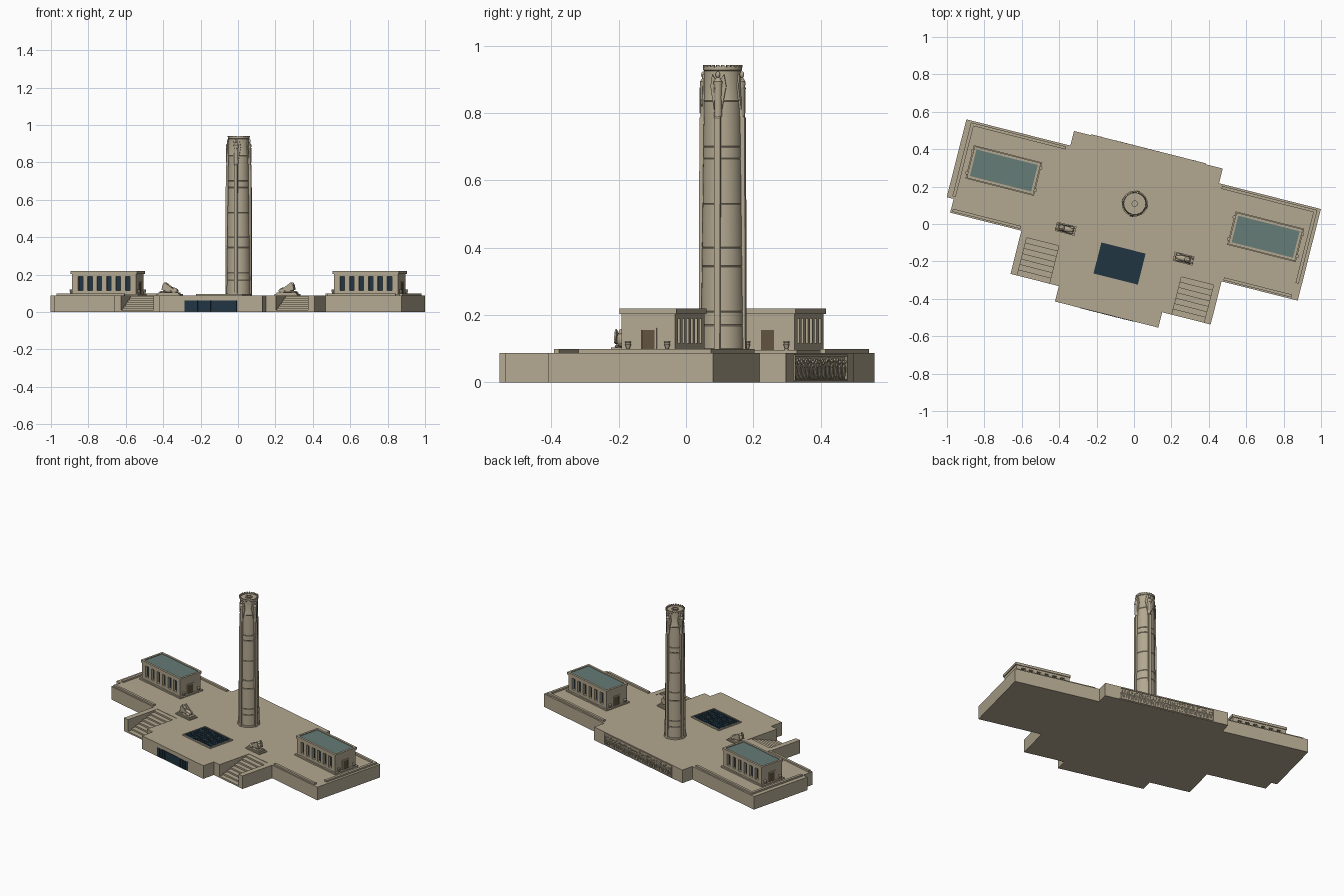
import bpy, bmesh, math, random
from mathutils import Matrix, Vector

if "Cube" in bpy.data.objects:
    bpy.data.objects.remove(bpy.data.objects["Cube"])

random.seed(4)
TOP = 0.088          # height of the terrace
parts, rounds = [], []

def material(name, col):
    m = bpy.data.materials.new(name)
    m.diffuse_color = (*col, 1)
    m.use_nodes = True
    m.node_tree.nodes["Principled BSDF"].inputs["Base Color"].default_value = m.diffuse_color
    return m

STONE = material("limestone", (0.45, 0.39, 0.28))
ROOF = material("roof_copper", (0.13, 0.20, 0.18))
GLASS = material("dark_glass", (0.015, 0.035, 0.055))
DOOR = material("bronze_door", (0.12, 0.085, 0.05))

def finish(name, bm, mat=STONE, smooth=False):
    bmesh.ops.recalc_face_normals(bm, faces=bm.faces[:])
    me = bpy.data.meshes.new(name)
    bm.to_mesh(me)
    bm.free()
    me.materials.append(mat)
    ob = bpy.data.objects.new(name, me)
    bpy.context.collection.objects.link(ob)
    parts.append(ob)
    if smooth:
        rounds.append(ob)
    return ob

def add_box(bm, x0, x1, y0, y1, z0, z1):
    m = Matrix.Translation(((x0 + x1) / 2, (y0 + y1) / 2, (z0 + z1) / 2))
    bmesh.ops.create_cube(bm, size=1, matrix=m @ Matrix.Diagonal((x1 - x0, y1 - y0, z1 - z0, 1)))

def boxes(name, items, mat=STONE):
    bm = bmesh.new()
    for b in items:
        add_box(bm, *b)
    return finish(name, bm, mat)

def add_prism(bm, pts, vec):
    f = bm.faces.new([bm.verts.new(p) for p in pts])
    r = bmesh.ops.extrude_face_region(bm, geom=[f], use_keep_orig=True)
    bmesh.ops.translate(bm, vec=vec, verts=[v for v in r["geom"] if isinstance(v, bmesh.types.BMVert)])

def add_lathe(bm, prof, seg, cx=0, cy=0):
    rings = [[bm.verts.new((cx + r * math.cos(2 * math.pi * i / seg), cy + r * math.sin(2 * math.pi * i / seg), z))
              for i in range(seg)] for r, z in prof]
    for a, b in zip(rings, rings[1:]):
        for i in range(seg):
            j = (i + 1) % seg
            bm.faces.new((a[i], a[j], b[j], b[i]))
    bm.faces.new(rings[0])
    bm.faces.new(rings[-1])

def add_ball(bm, c, s, seg=12, rot=0):
    m = Matrix.Translation(c) @ Matrix.Rotation(rot, 4, 'Y') @ Matrix.Diagonal((*s, 1))
    bmesh.ops.create_uvsphere(bm, u_segments=seg, v_segments=seg // 2 + 2, radius=1, matrix=m)

# terrace with stair notches
right = [(.285, -.612), (.285, -.527), (.338, -.527), (.338, -.289), (.515, -.289), (.515, -.527),
         (.552, -.527), (.552, -.289), (.972, -.289), (.972, .216), (.41, .216), (.41, .297)]
left = [(-x, y) for x, y in right if x < .9] 
left[8:8] = [(-.945, -.289), (-.945, -.213), (-.983, -.213), (-.983, .216)]
bm = bmesh.new()
add_prism(bm, [(x, y, 0) for x, y in right + left[::-1]], (0, 0, TOP))
finish("terrace", bm)

# stairs descending to the front
N = 8
for s, side in ((-1, "left"), (1, "right")):
    x0, x1 = sorted((s * .338, s * .515))
    prof = [(x0, -.289, 0), (x0, -.289, TOP - .002)]
    for i in range(N):
        y, z = -.289 - .238 * (i + 1) / N, (TOP - .002) * (N - i) / N
        prof += [(x0, y, z), (x0, y, z - (TOP - .002) / N)]
    bm = bmesh.new()
    add_prism(bm, prof[:-1] + [(x0, -.527, 0)], (x1 - x0, 0, 0))
    finish(side + "_stairs", bm)

# parapets around the three outer sides of each wing
boxes("parapets", [b for s in (-1, 1) for b in (
    (*sorted((s * .43, s * .955)), .190, .206, TOP - .01, .099),
    (*sorted((s * .56, s * .935)), -.281, -.265, TOP - .01, .099),
    (*sorted((s * .937, s * .955)), -.2, .206, TOP - .01, .099))])

# front glass wall and skylight
boxes("front_window", [(-.143, .143, -.6135, -.60, .004, .062)], GLASS)
boxes("front_mullions", [(x - .001, x + .001, -.615, -.60, .004, .062)
                         for x in [-.143 + .286 * i / 12 for i in range(13)]], GLASS)
boxes("skylight_glass", [(-.122, .122, -.416, -.245, TOP - .01, .093)], GLASS)
boxes("skylight_bars", [(-.122 + .244 * i / 12 - .0008, -.122 + .244 * i / 12 + .0008, -.416, -.245, .09, .0945)
                        for i in range(1, 12)] +
      [(-.122, .122, -.416 + .171 * i / 10 - .0008, -.416 + .171 * i / 10 + .0008, .09, .0945)
       for i in range(1, 10)], GLASS)
boxes("skylight_frame", [(-.128, .128, y, y + .006, TOP - .01, .096) for y in (-.422, -.245)] +
      [(x, x + .006, -.416, -.245, TOP - .01, .096) for x in (-.128, .122)])

# carved frieze on the back wall
boxes("frieze_border", [(-.31, .31, .29, .302, .004, .009), (-.31, .31, .29, .302, .077, .083)] +
      [(x, x + .006, .29, .302, .004, .083) for x in (-.316, .31)])
bm = bmesh.new()
for i in range(38):
    x, h = -.298 + .596 * i / 37, random.uniform(.045, .056)
    lean = random.uniform(-.25, .25)
    add_ball(bm, (x, .297, .009 + h / 2), (.005, .005, h / 2), 8, lean)
    add_ball(bm, (x + lean * h / 2, .298, .013 + h), (.004, .005, .005), 8)
    add_ball(bm, (x + .006, .297, .02 + h / 2), (.011, .003, .0025), 8, random.uniform(-1, 1))
finish("frieze_figures", bm, smooth=True)

# tower shaft, lathed with masonry joints
def rad(z):
    return .065 - .009 * (z - TOP) / .71
prof = [(.069, TOP - .01), (.069, .099), (rad(.1), .1)]
for z in (.17, .21, .345, .40, .53, .665, .70):
    r = rad(z)
    prof += [(r, z - .002), (r - .0015, z), (r, z + .002)]
prof += [(.056, .80), (.055, .835), (.057, .838), (.055, .842), (.055, .925), (.058, .928), (.058, .938),
         (.050, .938), (.050, .932), (.021, .932), (.021, .938), (.014, .938), (.014, .925)]
bm = bmesh.new()
add_lathe(bm, prof, 40)
finish("tower_shaft", bm, smooth=True)

# rim teeth around the tower crown
bm = bmesh.new()
for i in range(24):
    m = Matrix.Rotation(2 * math.pi * i / 24, 4, 'Z') @ Matrix.Translation((.056, 0, .939))
    bmesh.ops.create_cube(bm, size=1, matrix=m @ Matrix.Diagonal((.006, .008, .006, 1)))
finish("crown_teeth", bm)

# four pilasters, each carrying a robed guardian with folded wings and a sword
bp, bg = bmesh.new(), bmesh.new()
for k in range(4):
    turn = Matrix.Rotation(k * math.pi / 2, 4, 'Z')
    p, g = bmesh.new(), bmesh.new()
    add_prism(p, [(.03, -.009, TOP), (.0715, -.009, TOP), (.069, -.009, .785), (.064, -.009, .792),
                  (.03, -.009, .792)], (0, .018, 0))
    add_lathe(g, [(.012, .79), (.011, .83), (.012, .87), (.014, .893), (.006, .905)], 12, .056, 0)
    add_ball(g, (.059, 0, .914), (.007, .007, .010))
    add_box(g, .067, .070, -.0017, .0017, .80, .875)
    add_box(g, .067, .070, -.006, .006, .872, .876)
    for s in (-1, 1):
        add_prism(g, [(.051, s * .008, .90), (.049, s * .018, .915), (.046, s * .024, .88),
                      (.052, s * .012, .81)], (.008, 0, 0))
    for src, dst in ((p, bp), (g, bg)):
        src.transform(turn)
        me = bpy.data.meshes.new("tmp")
        src.to_mesh(me)
        dst.from_mesh(me)
        src.free()
        bpy.data.meshes.remove(me)
finish("tower_pilasters", bp)
finish("guardian_figures", bg, smooth=True)

# two matching halls
for s, side in ((-1, "left"), (1, "right")):
    c, hx, hy = s * .722, .177, .082
    xs = [c - .13 + .052 * i for i in range(6)]
    edges = [c - hx] + [v for x in xs for v in (x - .013, x + .013)] + [c + hx]
    wall = [(c - hx, c + hx, -hy + .02, hy - .02, TOP, .205)]
    for y0, y1 in ((-hy, -hy + .021), (hy - .021, hy)):
        wall += [(edges[i], edges[i + 1], y0, y1, .115, .19) for i in range(0, 14, 2)]
        wall += [(c - hx, c + hx, y0, y1, TOP, .115), (c - hx, c + hx, y0, y1, .19, .205)]
    boxes(side + "_hall_walls", wall)
    boxes(side + "_hall_steps", [(c - hx - .012, c + hx + .012, -hy - .01, hy + .01, TOP - .01, .097)])
    boxes(side + "_hall_windows", [(x - .013, x + .013, -hy + .016, hy - .016, .115, .19) for x in xs], GLASS)
    a, b = hx + .006, hy + .005
    boxes(side + "_hall_cornice",
          [(c - a, c + a, y, y + .014, .203, .219) for y in (-b, b - .014)] +
          [(x, x + .014, -b, b, .203, .219) for x in (c - a, c + a - .014)])
    boxes(side + "_hall_roof", [(c - hx, c + hx, -hy, hy, .204, .214)], ROOF)
    boxes(side + "_hall_doors", [(c - hx - .001, c + hx + .001, -.02, .02, TOP, .155)], DOOR)
    boxes(side + "_door_frames", [(x, x + .008, y0, y1, TOP, z1) if z1 < .16 else (x, x + .008, y0, y1, .155, z1)
          for x in (c - hx - .004, c + hx - .004)
          for y0, y1, z1 in ((-.026, -.02, .155), (.02, .026, .155), (-.026, .026, .162))])
    bm = bmesh.new()
    for x in (c - hx - .010, c + hx + .010):
        for y in (-.06, .06):
            add_lathe(bm, [(.007, .096), (.005, .101), (.009, .112), (.007, .117), (.010, .121)], 12, x, y)
    finish(side + "_hall_urns", bm, smooth=True)

    # crouching winged statue, tallest at its outer end
    sx, sy = s * .325, -.221
    boxes(side + "_statue_base", [(sx - .064, sx + .064, sy - .032, sy + .032, TOP - .01, .095),
                                  (sx - .054, sx + .054, sy - .025, sy + .025, .09, .104)])
    bm = bmesh.new()
    add_ball(bm, (sx - s * .005, sy, .117), (.042, .016, .016))
    add_ball(bm, (sx + s * .022, sy, .128), (.017, .016, .024))
    add_ball(bm, (sx + s * .026, sy, .148), (.010, .009, .011))
    for t in (-1, 1):
        add_ball(bm, (sx - s * .028, sy + t * .014, .113), (.018, .008, .012))
        add_ball(bm, (sx + s * .036, sy + t * .012, .107), (.018, .005, .005))
        add_prism(bm, [(sx + s * u, sy + t * .015, z) for u, z in
                       ((.040, .118), (.034, .147), (.022, .158), (.005, .145), (-.035, .116), (.01, .112))],
                  (0, t * .005, 0))
    finish(side + "_winged_statue", bm, smooth=True)

# smooth the round parts, then turn the whole site to its bearing
bpy.ops.object.select_all(action='DESELECT')
for ob in rounds:
    ob.select_set(True)
bpy.context.view_layer.objects.active = rounds[0]
bpy.ops.object.shade_smooth_by_angle(angle=math.radians(35))
site = Matrix.Translation((.004, .109, 0)) @ Matrix.Rotation(math.radians(-14.2), 4, 'Z')
for ob in parts:
    ob.matrix_world = site @ ob.matrix_world
